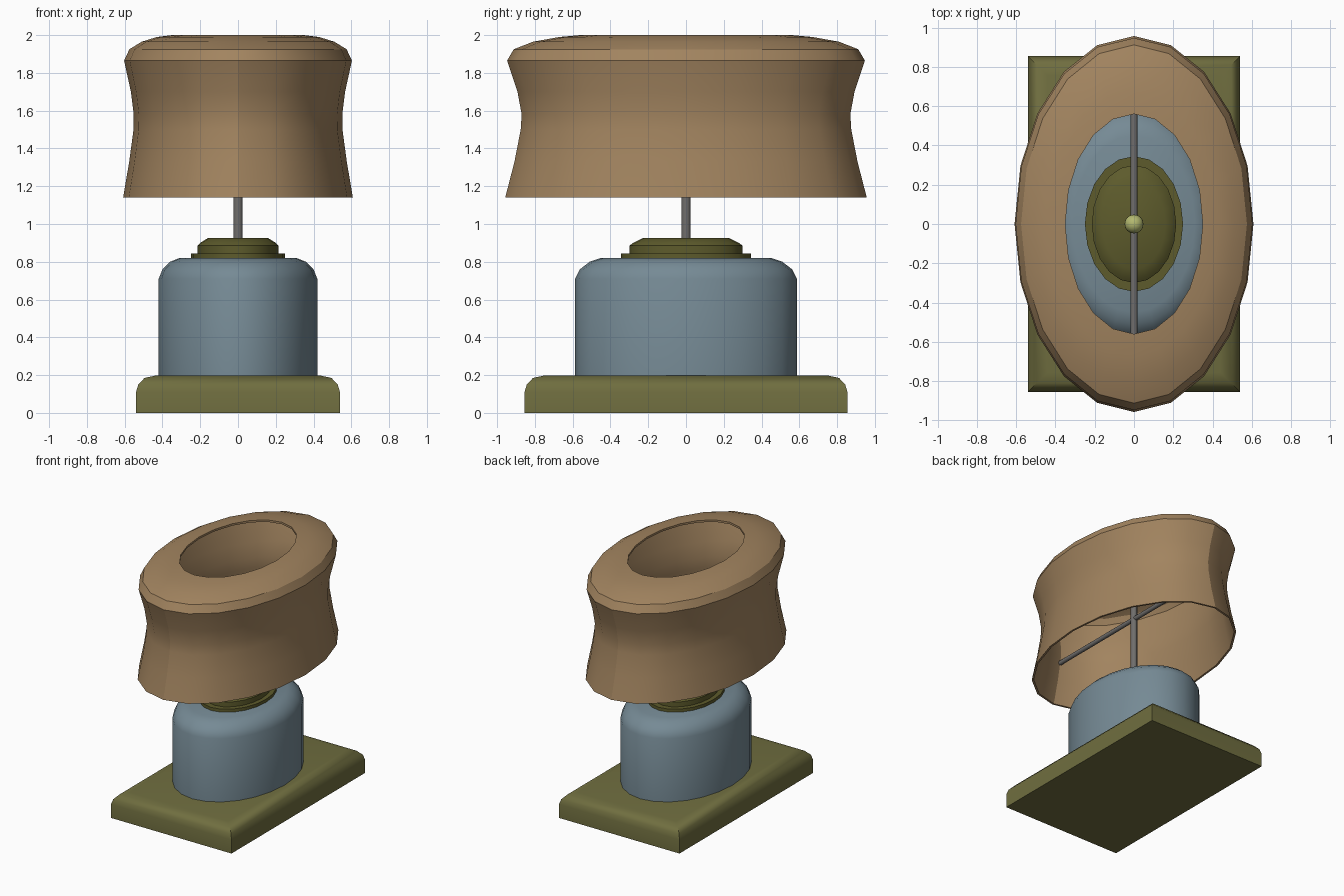
import bpy, bmesh, math

if "Cube" in bpy.data.objects:
    bpy.data.objects.remove(bpy.data.objects["Cube"])


def finish(ob, color, angle):
    if color:
        mat = bpy.data.materials.new(ob.name + "_colour")
        mat.diffuse_color = (*color, 1)
        mat.use_nodes = True
        mat.node_tree.nodes["Principled BSDF"].inputs["Base Color"].default_value = mat.diffuse_color
        ob.data.materials.append(mat)
    bpy.ops.object.select_all(action='DESELECT')
    ob.select_set(True)
    bpy.context.view_layer.objects.active = ob
    bpy.ops.object.shade_smooth_by_angle(angle=math.radians(angle))


def loft(name, levels, color, sides=20, loop=False, angle=25, rect=False):
    """Stack rings (rx, ry, z) into a solid; loop joins last ring to first."""
    if rect:
        unit = [(-1, -1), (1, -1), (1, 1), (-1, 1)]
    else:
        unit = [(math.cos(2 * math.pi * i / sides), math.sin(2 * math.pi * i / sides))
                for i in range(sides)]
    n = len(unit)
    bm = bmesh.new()
    rings = [[bm.verts.new((u * rx, v * ry, z)) for u, v in unit] for rx, ry, z in levels]
    pairs = list(zip(rings, rings[1:]))
    if loop:
        pairs.append((rings[-1], rings[0]))
    else:
        bm.faces.new(rings[0])
        bm.faces.new(rings[-1])
    for a, b in pairs:
        for i in range(n):
            j = (i + 1) % n
            bm.faces.new((a[i], a[j], b[j], b[i]))
    bmesh.ops.recalc_face_normals(bm, faces=bm.faces)
    me = bpy.data.meshes.new(name)
    bm.to_mesh(me)
    bm.free()
    ob = bpy.data.objects.new(name, me)
    bpy.context.collection.objects.link(ob)
    finish(ob, color, angle)
    return ob


def rod(name, radius, length, loc, color, rot=(0, 0, 0)):
    bpy.ops.mesh.primitive_cylinder_add(vertices=12, radius=radius, depth=length,
                                        location=loc, rotation=rot)
    ob = bpy.context.object
    ob.name = name
    finish(ob, color, 35)


OLIVE = (0.16, 0.155, 0.05)
BLUE = (0.18, 0.255, 0.30)
BROWN = (0.36, 0.23, 0.115)
GREY = (0.16, 0.155, 0.15)

# Plinth with rounded top edges
loft("base_plinth", [(.54, .855, 0), (.54, .855, .11), (.528, .843, .15),
                     (.495, .81, .185), (.44, .755, .197)], OLIVE, rect=True, angle=35)

# Oval body with rounded shoulder
loft("lamp_body", [(.42, .587, .19), (.42, .587, .71), (.40, .562, .76),
                   (.36, .51, .80), (.31, .45, .82)], BLUE, sides=24, angle=35)

# Stepped cap on the body
loft("cap_flange", [(.25, .345, .815), (.25, .345, .845)], (.11, .105, .025))
loft("cap", [(.215, .30, .84), (.215, .30, .885), (.20, .28, .90),
             (.16, .23, .925)], (.11, .105, .025), angle=35)

# Stem, crossbar and finial
rod("stem", .025, .70, (0, 0, 1.26), GREY)
rod("crossbar", .018, 1.73, (0, 0, 1.46), GREY, (math.pi / 2, 0, 0))
bpy.ops.mesh.primitive_uv_sphere_add(segments=16, ring_count=10, radius=.048,
                                     location=(0, 0, 1.63))
bpy.context.object.name = "finial"
finish(bpy.context.object, (.45, .48, .16), 40)

# Waisted oval shade: outer profile, then inner profile back down
outer = [(.608, .957, 1.14), (.576, .908, 1.33), (.553, .875, 1.50), (.552, .870, 1.58),
         (.567, .892, 1.70), (.603, .947, 1.865), (.575, .912, 1.925),
         (.51, .81, 1.965), (.43, .67, 1.99), (.35, .56, 2.0)]
t = .016
inner = [(rx - t, ry - t, z) for rx, ry, z in outer[:6]]
inner += [(rx - t * .7, ry - t * .7, z - t) for rx, ry, z in outer[6:9]]
inner += [(.35, .56, 1.984)]
loft("lamp_shade", outer + inner[::-1], BROWN, loop=True, angle=25)
